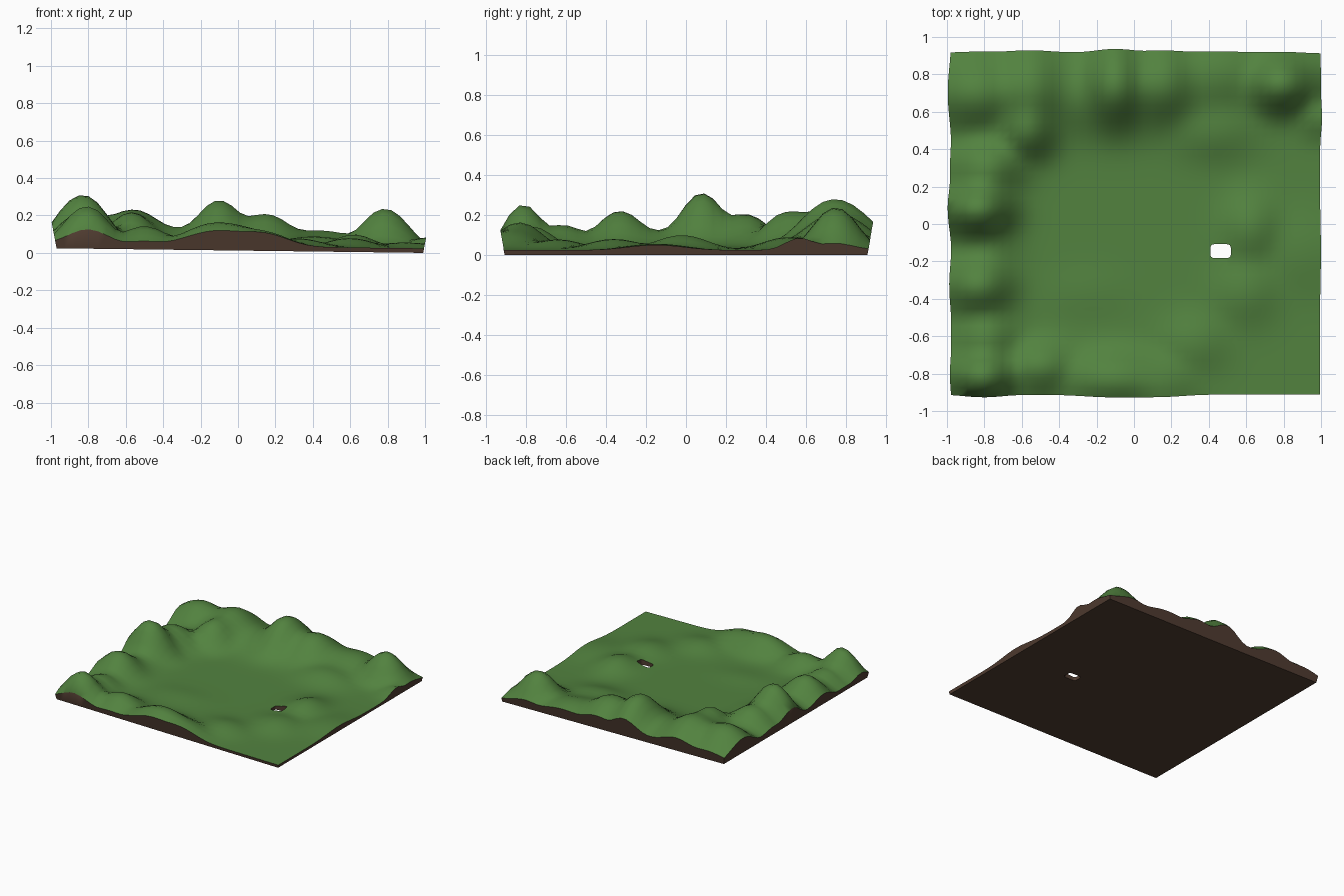
import bpy, bmesh, math

if "Cube" in bpy.data.objects:
    bpy.data.objects.remove(bpy.data.objects["Cube"])

def material(name, rgb):
    m = bpy.data.materials.new(name)
    m.diffuse_color = (*rgb, 1)
    m.use_nodes = True
    m.node_tree.nodes["Principled BSDF"].inputs["Base Color"].default_value = m.diffuse_color
    return m

grass = material("grass", (0.085, 0.225, 0.05))
soil = material("soil", (0.08, 0.045, 0.03))

# Hills: x, y, height above the plain, radius x, radius y
HILLS = [
    # left rim
    (-.82, .08, .26, .165, .15), (-.78, .30, .15, .18, .15),
    (-.82, -.33, .17, .16, .15), (-.80, -.80, .205, .15, .11),
    (-.79, -.62, .10, .14, .14), (-.78, 0, .075, .15, .75),
    # back rim
    (-.83, .70, .175, .2, .19), (-.57, .50, .165, .15, .15),
    (-.56, .72, .18, .19, .22), (-.10, .74, .235, .16, .21),
    (.15, .75, .165, .18, .19), (.45, .80, .085, .25, .17),
    (.78, .74, .21, .16, .14), (1.0, .57, .06, .12, .10),
    (.42, .50, .055, .22, .15), (-.2, .70, .095, .75, .21),
    # front rim
    (-.50, -.76, .10, .16, .12), (-.10, -.82, .125, .24, .13),
    (.12, -.86, .08, .19, .14),
    # low spurs around the hole
    (.32, -.64, .045, .17, .15), (.60, -.36, .05, .16, .17),
    (.62, -.02, .07, .14, .17), (.90, -.15, .03, .20, .20),
    (-.25, -.36, .012, .2, .12),
]
X0, X1, Y = -.97, .99, .907

def base_z(x):
    return .0125 * (1 - x)      # underside tilts slightly

def height(x, y):
    s = sum((h * math.exp(-(((x - cx) / rx) ** 2 + ((y - cy) / ry) ** 2) ** 1.1)) ** 2.5
            for cx, cy, h, rx, ry in HILLS)
    return .036 - .012 * x + s ** .4

# Terrain block: height-field top, leaning skirt, flat underside
NX, NY = 44, 40
bm = bmesh.new()
top = []
for j in range(NY + 1):
    row = []
    for i in range(NX + 1):
        u, v = i / NX, j / NY
        x, y = X0 + (X1 - X0) * u, Y * (2 * v - 1)
        z = height(x, y)
        lean = .19 * (z - base_z(x))
        a, b = 2 * u - 1, 2 * v - 1
        row.append(bm.verts.new((x + lean * a ** 9, y + lean * b ** 9, z)))
    top.append(row)
for j in range(NY):
    for i in range(NX):
        f = bm.faces.new((top[j][i], top[j][i + 1], top[j + 1][i + 1], top[j + 1][i]))

ring = [(i, 0) for i in range(NX)] + [(NX, j) for j in range(NY)]
ring += [(i, NY) for i in range(NX, 0, -1)] + [(0, j) for j in range(NY, 0, -1)]
low = []
for i, j in ring:
    x, y = X0 + (X1 - X0) * i / NX, Y * (2 * j / NY - 1)
    low.append(bm.verts.new((x, y, base_z(x))))
for k in range(len(ring)):
    n = (k + 1) % len(ring)
    (i, j), (p, q) = ring[k], ring[n]
    bm.faces.new((low[k], low[n], top[q][p], top[j][i])).material_index = 1
bm.faces.new(low[::-1]).material_index = 1
me = bpy.data.meshes.new("terrain")
bm.to_mesh(me)
bm.free()
terrain = bpy.data.objects.new("terrain", me)
bpy.context.collection.objects.link(terrain)
me.materials.append(grass)
me.materials.append(soil)

# Hole: rounded prism cut right through the ground
bm = bmesh.new()
n = 16
loops = []
for z in (-.2, .4):
    loop = []
    for k in range(n):
        t = 2 * math.pi * (k + .5) / n
        c, s = math.cos(t), math.sin(t)
        loop.append(bm.verts.new((.463 + .055 * math.copysign(abs(c) ** .4, c),
                                  -.145 + .038 * math.copysign(abs(s) ** .4, s), z)))
    loops.append(loop)
bm.faces.new(loops[0][::-1])
bm.faces.new(loops[1])
for k in range(n):
    m = (k + 1) % n
    bm.faces.new((loops[0][k], loops[0][m], loops[1][m], loops[1][k]))
for f in bm.faces:
    f.material_index = 1
cm = bpy.data.meshes.new("hole_cutter")
bm.to_mesh(cm)
bm.free()
cm.materials.append(grass)
cm.materials.append(soil)
cutter = bpy.data.objects.new("hole_cutter", cm)
bpy.context.collection.objects.link(cutter)
cutter.hide_render = True

mod = terrain.modifiers.new("hole", 'BOOLEAN')
mod.operation = 'DIFFERENCE'
mod.solver = 'EXACT'
mod.object = cutter
bpy.context.view_layer.objects.active = terrain
terrain.select_set(True)
bpy.ops.object.modifier_apply(modifier=mod.name)
bpy.data.objects.remove(cutter)
bpy.ops.object.shade_smooth_by_angle(angle=math.radians(50))
